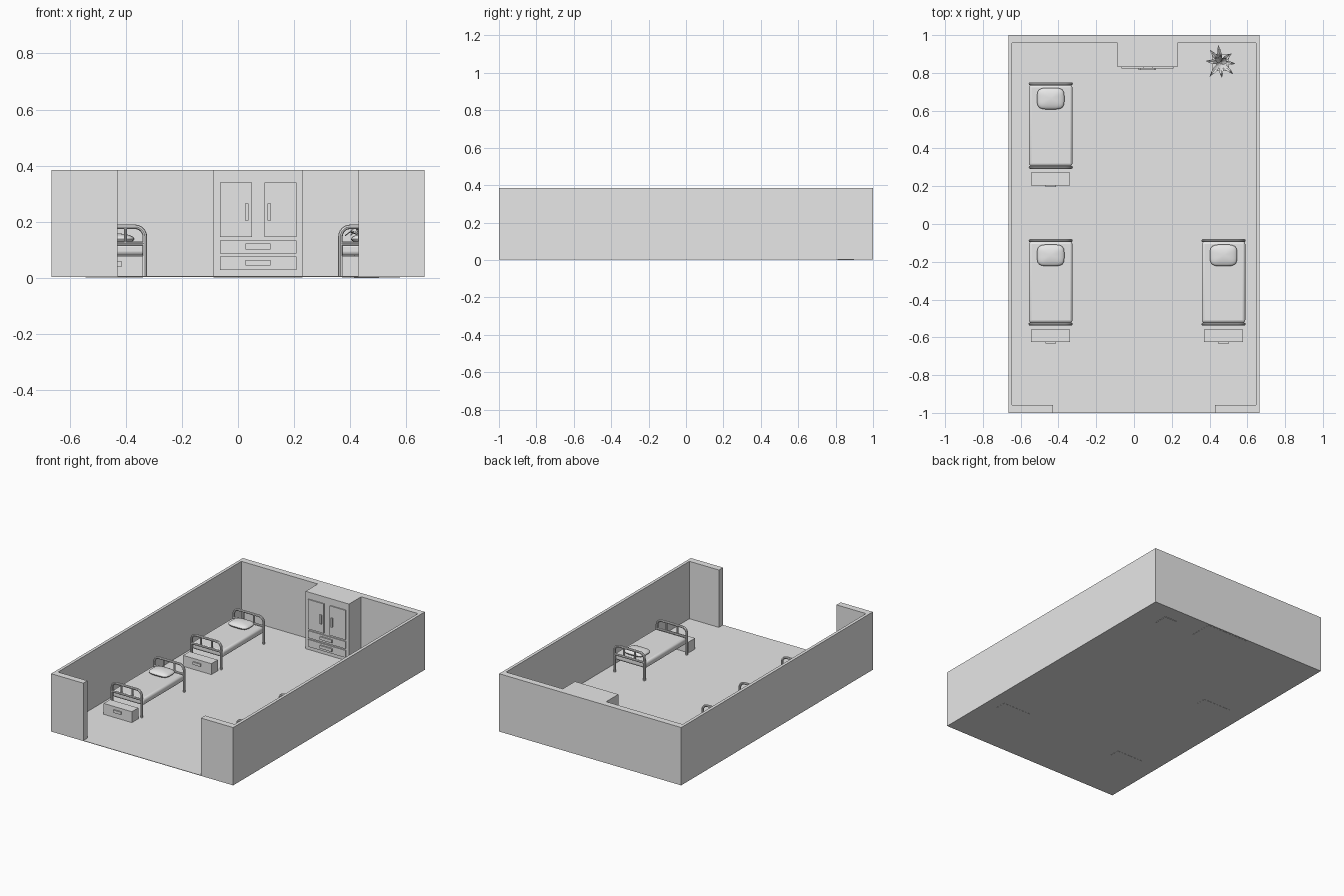
import bpy
import bmesh
import math
import random
from mathutils import Vector

cube = bpy.data.objects.get("Cube")
if cube:
    bpy.data.objects.remove(cube, do_unlink=True)

GREY = (0.8, 0.8, 0.8, 1)
mat = bpy.data.materials.new("plain grey")
mat.use_nodes = True
mat.diffuse_color = GREY
mat.node_tree.nodes["Principled BSDF"].inputs["Base Color"].default_value = GREY

BASE = 0.005  # floor level


def add_object(name, bm):
    mesh = bpy.data.meshes.new(name)
    bmesh.ops.recalc_face_normals(bm, faces=bm.faces)
    bm.to_mesh(mesh)
    bm.free()
    mesh.materials.append(mat)
    obj = bpy.data.objects.new(name, mesh)
    bpy.context.collection.objects.link(obj)
    return obj


def box(name, x, y, z):
    """Box from (min, max) ranges on each axis."""
    bm = bmesh.new()
    bmesh.ops.create_cube(bm, size=1)
    for v in bm.verts:
        v.co = [r[0] if c < 0 else r[1] for c, r in zip(v.co, (x, y, z))]
    return add_object(name, bm)


def activate(obj):
    bpy.ops.object.select_all(action="DESELECT")
    obj.select_set(True)
    bpy.context.view_layer.objects.active = obj


def smooth(obj):
    activate(obj)
    bpy.ops.object.shade_smooth_by_angle(angle=math.radians(40))


def tube(name, points, radius):
    """Round bar swept along a path."""
    curve = bpy.data.curves.new(name, "CURVE")
    curve.dimensions = "3D"
    curve.bevel_depth = radius
    curve.bevel_resolution = 2
    curve.use_fill_caps = True
    spline = curve.splines.new("POLY")
    spline.points.add(len(points) - 1)
    for p, co in zip(spline.points, points):
        p.co = (*co, 1)
    curve.materials.append(mat)
    obj = bpy.data.objects.new(name, curve)
    bpy.context.collection.objects.link(obj)
    activate(obj)
    bpy.ops.object.convert(target="MESH")
    smooth(bpy.context.object)


# Room shell: floor and walls with a wide front opening
WX, WY, IX, IY, TOP = 0.665, 1.0, 0.645, 0.957, 0.385
box("floor", (-WX, WX), (-WY, WY), (0.003, BASE + 0.001))
box("back_wall", (-WX, WX), (IY, WY), (BASE, TOP))
for side, s in (("left", 1), ("right", -1)):
    box(side + "_wall", sorted((s * IX, s * WX)), (-WY, WY), (BASE, TOP))
    box(side + "_front_wall", sorted((s * 0.43, s * WX)), (-WY, -IY), (BASE, TOP))

# Wardrobe against the back wall
box("wardrobe_body", (-0.087, 0.23), (0.83, 0.99), (0.002, TOP))
for name, x0, x1, h in (("right", -0.065, 0.05, 0.025), ("left", 0.094, 0.208, 0.105)):
    box("wardrobe_door_" + name, (x0, x1), (0.823, 0.835), (0.145, 0.34))
    box("wardrobe_handle_" + name, (h, h + 0.012), (0.814, 0.825), (0.205, 0.265))
for name, z in (("lower", 0.028), ("upper", 0.086)):
    box("wardrobe_drawer_" + name, (-0.065, 0.208), (0.823, 0.835), (z, z + 0.048))
    box("drawer_handle_" + name, (0.027, 0.115), (0.814, 0.825), (z + 0.016, z + 0.036))


def bed_end(name, cx, y):
    """Arched end frame with a cross rail and two spindles."""
    half, top, r = 0.109, 0.182, 0.035
    arc = [(half - r + r * math.cos(a), top - r + r * math.sin(a))
           for a in (math.radians(15 * i) for i in range(7))]
    side = [(half, 0.003)] + arc
    path = side + [(-x, z) for x, z in reversed(side)]
    tube(name + "_arch", [(cx + x, y, z) for x, z in path], 0.008)
    tube(name + "_rail", [(cx - half, y, 0.122), (cx + half, y, 0.122)], 0.007)
    for dx in (-0.04, 0.04):
        tube(name + "_spindle", [(cx + dx, y, 0.12), (cx + dx, y, top)], 0.006)


def bed(name, cx, head):
    bed_end(name + "_head", cx, head - 0.008)
    bed_end(name + "_foot", cx, head - 0.45)

    # Mattress with rounded corners
    mattress = box(name + "_mattress", (cx - 0.115, cx + 0.115),
                   (head - 0.443, head - 0.013), (0.08, 0.124))
    mod = mattress.modifiers.new("round", "BEVEL")
    mod.width, mod.segments = 0.014, 3
    smooth(mattress)

    # Puffy pillow
    bm = bmesh.new()
    bmesh.ops.create_uvsphere(bm, u_segments=32, v_segments=12, radius=1)
    for v in bm.verts:
        k = (abs(v.co.x) ** 4 + abs(v.co.y) ** 4) ** 0.25
        r = math.hypot(v.co.x, v.co.y)
        f = r / k if k > 1e-5 else 1
        v.co = (cx + 0.072 * v.co.x * f, head - 0.086 + 0.057 * v.co.y * f,
                0.139 + 0.02 * v.co.z)
    smooth(add_object(name + "_pillow", bm))

    # Low chest at the foot
    y = head - 0.478
    box(name + "_chest", (cx - 0.103, cx + 0.103), (y - 0.067, y), (0.002, 0.078))
    box(name + "_chest_handle", (cx - 0.028, cx + 0.028),
        (y - 0.075, y - 0.066), (0.04, 0.058))


bed("back_bed", -0.441, 0.75)
bed("front_right_bed", -0.441, -0.08)
bed("front_left_bed", 0.474, -0.08)

# Potted plant in the back corner
PX, PY = 0.458, 0.855
box("plant_pot", (PX - 0.044, PX + 0.044), (PY - 0.044, PY + 0.044), (0, 0.095))

random.seed(4)
bm = bmesh.new()
for i in range(12):
    angle = math.tau * i / 8 + random.uniform(-0.15, 0.15)
    outer = i < 8
    reach = random.uniform(0.075, 0.097) if outer else 0.04
    rise = random.uniform(0.07, 0.1) if outer else 0.115
    out = Vector((math.cos(angle), math.sin(angle), 0))
    across = Vector((-out.y, out.x, 0))
    rows = []
    for j in range(5):
        t = j / 4
        mid = Vector((PX, PY, 0.09)) + out * reach * t
        mid.z += rise * math.sin(t * (2.2 if outer else 1.5))
        w = 0.012 * math.sin(math.pi * (0.15 + 0.83 * t))
        rows.append([bm.verts.new(mid + across * w),
                     bm.verts.new(mid - Vector((0, 0, 0.004))),
                     bm.verts.new(mid - across * w)])
    for a, b in zip(rows, rows[1:]):
        for k in (0, 1):
            bm.faces.new((a[k], a[k + 1], b[k + 1], b[k]))
add_object("plant_leaves", bm)
